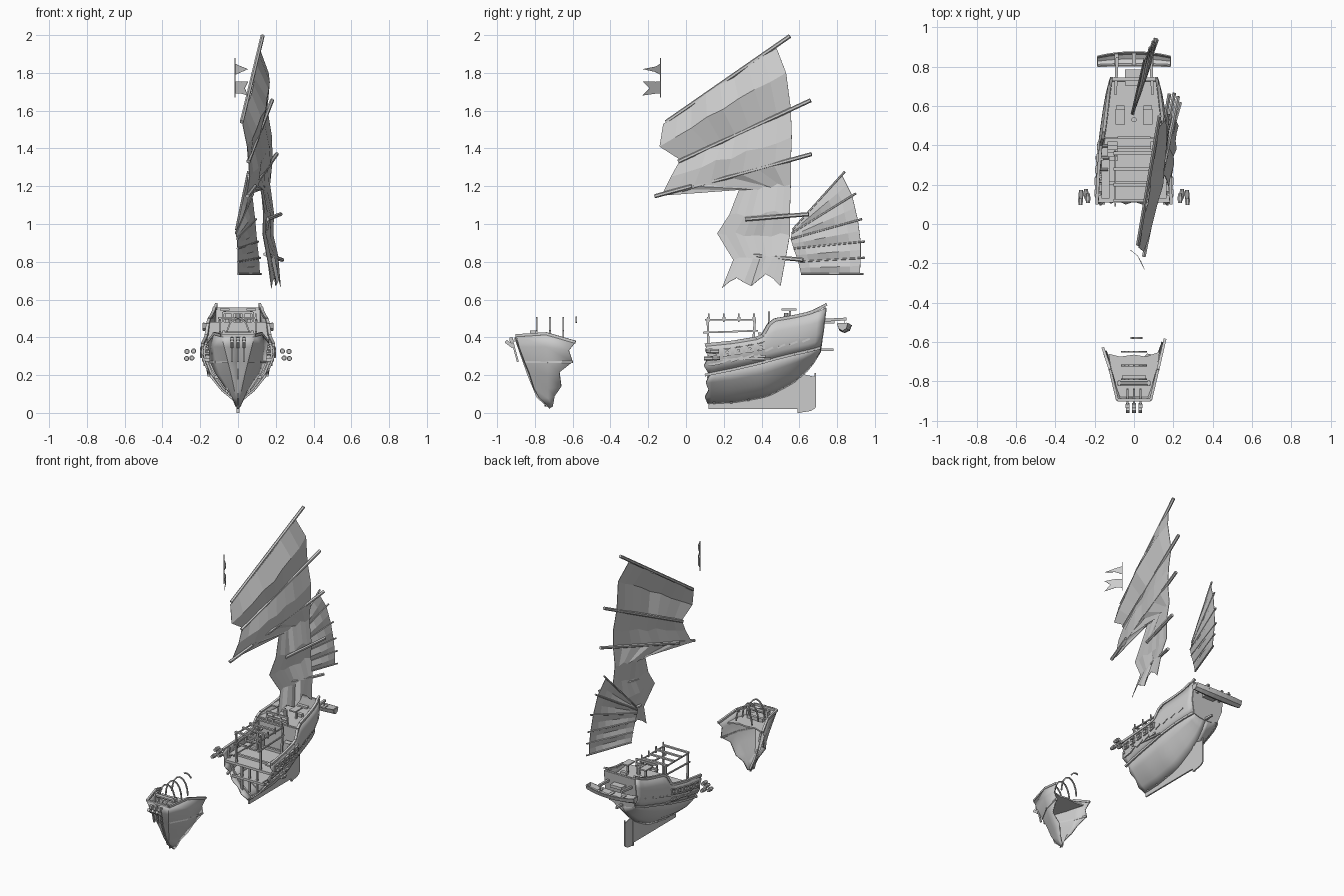
import bpy, math, random
from mathutils import Vector

if "Cube" in bpy.data.objects:
    bpy.data.objects.remove(bpy.data.objects["Cube"])
random.seed(4)

def mesh(name, verts, faces, thick=0, smooth=False):
    me = bpy.data.meshes.new(name)
    me.from_pydata([tuple(v) for v in verts], [], faces)
    ob = bpy.data.objects.new(name, me)
    bpy.context.collection.objects.link(ob)
    if thick:
        m = ob.modifiers.new("thickness", 'SOLIDIFY')
        m.thickness, m.offset = thick, 0
    if smooth:
        bpy.context.view_layer.objects.active = ob
        ob.select_set(True)
        bpy.ops.object.shade_smooth_by_angle(angle=math.radians(35))
        ob.select_set(False)
    return ob

def loft(name, rows, thick=0, smooth=False):
    n = len(rows[0])
    f = [(i*n+j, i*n+j+1, (i+1)*n+j+1, (i+1)*n+j)
         for i in range(len(rows)-1) for j in range(n-1)]
    return mesh(name, [p for r in rows for p in r], f, thick, smooth)

def beam(name, a, b, w=.012, h=None, sides=4):
    """Bar from a to b; four sides gives a box, more gives a round pole."""
    a, b, h = Vector(a), Vector(b), h or w
    d = (b-a).normalized()
    u = d.cross(Vector((0, 0, 1)) if abs(d.z) < .95 else Vector((0, 1, 0))).normalized()
    v = u.cross(d)
    k = math.sqrt(2) if sides == 4 else 1
    ring = [u*math.cos(t)*w/2*k + v*math.sin(t)*h/2*k
            for t in [math.tau*(i+.5)/sides for i in range(sides)]]
    n = sides
    f = [(i, (i+1) % n, n+(i+1) % n, n+i) for i in range(n)]
    return mesh(name, [a+r for r in ring]+[b+r for r in ring],
                f+[tuple(range(n))[::-1], tuple(range(n, 2*n))])

def box(name, c, s):
    return beam(name, (c[0], c[1]-s[1]/2, c[2]), (c[0], c[1]+s[1]/2, c[2]), s[0], s[2])

def plate(name, yz, x=0, thick=.01):
    return mesh(name, [(x, y, z) for y, z in yz], [tuple(range(len(yz)))], thick)

# Rear hull: stations of half sections (y, then x/z from keel to gunwale)
ST = [(.10, [(0, .05), (.085, .12), (.15, .20), (.19, .30), (.185, .36)]),
      (.25, [(0, .055), (.085, .125), (.155, .23), (.19, .32), (.178, .375)]),
      (.40, [(0, .08), (.085, .15), (.15, .265), (.178, .345), (.165, .40)]),
      (.45, [(0, .095), (.083, .165), (.147, .28), (.172, .36), (.152, .49)]),
      (.57, [(0, .16), (.073, .22), (.132, .31), (.155, .39), (.137, .51)]),
      (.66, [(0, .24), (.06, .275), (.115, .33), (.138, .41), (.127, .53)]),
      (.71, [(0, .325), (.05, .33), (.095, .345), (.122, .43), (.12, .555)])]

def hull(y, r, s=1, out=0):
    for (y0, a), (y1, b) in zip(ST, ST[1:]):
        if y <= y1 or y1 == ST[-1][0]:
            t = (y-y0)/(y1-y0)
            i = min(int(r), 3)
            p = [[a[k][c]*(1-t)+b[k][c]*t for c in (0, 1)] for k in (i, i+1)]
            x, z = [p[0][c]*(1-(r-i))+p[1][c]*(r-i) for c in (0, 1)]
            return Vector((s*(x+out), y, z))

RR = [i*.5 for i in range(9)]
YS = [.10+.61*i/18 for i in range(19)]
for s, side in ((-1, "left"), (1, "right")):
    rows = []
    for i, y in enumerate(YS):
        row = []
        for j, r in enumerate(RR):
            p = hull(y, r, s)
            p.y += .03*max(0, (y-.55)/.16)*max(0, r-2)/2       # raked stern
            if i == 0:
                p.y += (.015, .0, .02, .005, .025, -.005, .02, .0, .01)[j]
            row.append(p)
        rows.append(row)
    loft(side+"_rear_lower_hull", [r[:5] for r in rows], .01, True)
    loft(side+"_rear_upper_hull", [r[4:] for r in rows], .01, True)
    for r, w in ((2, .014), (4, .016)):
        pts = [hull(y, r, s, .004) for y in YS]
        for a, b in zip(pts, pts[1:]):
            beam(side+"_rear_wale", a, b, w)
    # Gun ports with lids, guns and loose planks
    for i in range(5):
        y = .14+.06*i
        p, q = hull(y, 3.1, s, .005), hull(y+.035, 3.1, s, .005)
        for dz in (-.018, .018):
            o = Vector((0, 0, dz))
            beam(side+"_port_frame", p+o, q+o, .012, .007)
        for e in (p, q):
            beam(side+"_port_post", e-Vector((0, 0, .02)), e+Vector((0, 0, .02)), .008)
        m = (p+q)/2
        beam(side+"_gun", m-Vector((s*.06, 0, 0)), m+Vector((s*.008, 0, 0)), .018, sides=8)
        a = hull(y-.02, 2.5, s, .008)
        beam(side+"_broken_plank", a, a+Vector((0, .06, random.uniform(-.005, .03))), .008, .012)
    for i in range(4):
        beam(side+"_stern_plank", hull(.42+.065*i, 2.7, s, .004), hull(.46+.065*i, 2.8, s, .004), .01)
    # Inner ribs
    for y in (.15, .24, .33):
        for r in (0, 1, 2, 3):
            beam(side+"_rib", hull(y, r, s, -.01), hull(y, r+1, s, -.01), .012)
    # Floating barrels beside the hull
    for x, y, z in ((.235, .13, .327), (.27, .15, .325), (.245, .155, .29), (.272, .12, .288)):
        for a, b, w in ((-.024, -.01, .022), (-.01, .01, .029), (.01, .024, .022)):
            beam(side+"_barrel", (s*x, y+a, z), (s*x, y+b, z), w, sides=8)
    # Canopy posts and rails
    for y, lean in ((.12, -.005), (.35, .015)):
        beam(side+"_canopy_post", (s*.095, y, .28), (s*.095, y+lean, .50), .012)
    beam(side+"_canopy_rail", (s*.095, .09, .425), (s*.095, .38, .435), .009)
    beam(side+"_canopy_top", (s*.095, .10, .493), (s*.095, .37, .493), .008)
    # Davits and stern rail
    beam(side+"_davit", (s*.095, .66, .487), (s*.085, .85, .497), .015)
    beam(side+"_davit_rope", (s*.085, .84, .49), (s*.085, .84, .46), .004)
    beam(side+"_stern_hook", (s*.12, .70, .55), (s*.115, .745, .575), .014)
    # Deck chests
    box(side+"_deck_hatch", (s*.07, .59, .492), (.045, .025, .02))
    beam(side+"_bench_leg", (s*.07, .55, .48), (s*.07, .55, .54), .012)
    box(side+"_bench_top", (s*.07, .545, .547), (.05, .08, .009))
    box(side+"_deck_crate", (s*.11, .40, .33), (.05, .04, .10))
    box(side+"_gangway", (s*.145, .26, .325), (.04, .26, .01))

# Transom, decks, bulkheads
tr = [hull(.71, r, 1) + Vector((0, .03*max(0, r-2)/2, 0)) for r in RR]
mesh("transom", tr+[Vector((-p.x, p.y, p.z)) for p in tr[:0:-1]], [tuple(range(17))], .01)
def deck(name, y0, y1, z, r, inset=.006):
    ys = [y0+(y1-y0)*i/6 for i in range(7)]
    loft(name, [[(sx*(hull(y, r).x-inset), y, z) for sx in (-1, 1)] for y in ys], .01)
deck("main_deck", .11, .45, .285, 3)
deck("lower_deck", .12, .45, .19, 1.3)
deck("stern_deck", .44, .73, .475, 4)
for y in (.44, .30):
    b = [hull(y, r, 1, -.004 if r else 0) for r in (RR if y > .4 else RR[:6])]
    mesh("bulkhead", b+[Vector((-p.x, p.y, p.z)) for p in b[:0:-1]], [tuple(range(2*len(b)-1))], .01)
for y, z in ((.12, .28), (.12, .19), (.21, .295), (.39, .30)):
    w = hull(y, 3 if z > .25 else 1.6).x
    beam("cross_beam", (-w, y, z), (w, y, z), .016)
for x in (-.06, 0, .06):
    beam("hold_post", (x, .13, .1), (x, .13, .29), .012)
for i, y in enumerate((.12, .20, .28, .36)):
    beam("canopy_slat", (-.105, y, .503), (.095, y, .503), .016, .01)
    beam("canopy_pin", (.095, y, .48), (.095, y, .525), .008)
for z in (.50, .53):
    beam("stern_deck_front_rail", (-.08, .44, z), (.08, .44, z), .012)
for x in (-.08, -.03, .03, .08):
    beam("rail_baluster", (x, .44, .47), (x, .44, .535), .01)
for i in range(4):
    box("deck_step", (-.11, .39-.02*i, .42-.04*i), (.05, .02, .01))
beam("mast_stump", (0, .53, .46), (0, .53, .53), .026, sides=8)
beam("aft_rail", (-.12, .735, .55), (.12, .735, .55), .014)
box("stern_gallery", (0, .745, .482), (.09, .08, .02))
beam("tiller", (0, .58, .335), (0, .78, .335), .014)

# Keel and rudder
plate("keel", [(.12, .02), (.60, .02), (.60, .2), (.5, .13), (.35, .075), (.12, .055)])
plate("rudder", [(.595, .0), (.595, .21), (.685, .19), (.685, .025), (.66, .01)], 0, .008)
beam("rudder_stock", (0, .598, 0), (0, .598, .22), .014)
beam("rudder_edge", (0, .684, .03), (0, .684, .21), .008)

# Hanging dinghy
dg = []
for i in range(9):
    t = -1+i/4
    w, lift = .036-.010*t*t, .012*t*t
    dg.append([(t*.185, .84+a*w-.012*t*t, .425+c+lift) for a, c in ((-1, .04), (-.7, .012), (0, 0), (.7, .012), (1, .04))])
loft("dinghy", dg, .006)
for e, n in ((0, "left"), (-1, "right")):
    mesh("dinghy_end_"+n, dg[e], [(0, 1, 2, 3, 4)], .006)
for x in (-.09, 0, .09):
    box("dinghy_seat", (x, .837, .458), (.02, .065, .006))

# Bow fragment: rows from stem to torn edge
BOW = [[(0, -.90, .40), (.085, -.895, .41), (.122, -.74, .42), (.158, -.585, .375)],
       [(0, -.885, .345), (.07, -.88, .35), (.125, -.74, .35), (.15, -.62, .33)],
       [(0, -.855, .27), (.05, -.85, .27), (.115, -.73, .27), (.145, -.60, .27)],
       [(0, -.83, .21), (.035, -.825, .21), (.09, -.73, .20), (.12, -.67, .215)],
       [(0, -.805, .13), (.018, -.80, .13), (.05, -.73, .13), (.07, -.66, .14)],
       [(0, -.775, .08), (.01, -.77, .08), (.028, -.73, .08), (.035, -.695, .09)],
       [(0, -.725, .03), (.003, -.72, .03), (.006, -.715, .03), (.01, -.705, .035)]]
for s, side in ((-1, "left"), (1, "right")):
    rows = [[(s*x, y-(.045 if s < 0 and j == 3 else 0), z) for j, (x, y, z) in enumerate(r)] for r in BOW]
    loft(side+"_bow_hull", rows, .009, True)
    for a, b in zip(rows[0][1:], rows[0][2:]):
        beam(side+"_bow_gunwale", a, b, .014)
    for a, b in zip(rows[2][1:], rows[2][2:]):
        beam(side+"_bow_wale", a, b, .012)
    box(side+"_windlass_post", (s*.075, -.81, .40), (.014, .03, .07))
mesh("bow_deck", [(-.075, -.88, .36), (.075, -.88, .36), (.12, -.72, .36), (.13, -.65, .355), (.06, -.675, .36),
                  (.0, -.665, .36), (-.07, -.675, .36), (-.13, -.66, .355), (-.12, -.72, .36)], [tuple(range(9))], .01)
beam("bow_rail", (-.085, -.895, .41), (.085, -.895, .41), .014)
beam("windlass", (-.085, -.81, .42), (.085, -.81, .42), .026, sides=8)
box("bow_hatch", (0, -.78, .375), (.12, .02, .025))
plate("stem_post", [(-.91, .40), (-.84, .2), (-.79, .08), (-.72, .02), (-.715, .04), (-.77, .1), (-.82, .2), (-.88, .40)])
# Hoop ribs above the bow
for y, lo, hi in ((-.79, 0, 1), (-.72, 0, 1), (-.65, 0, 1), (-.58, .42, .72)):
    pts = [(-.062*math.cos(math.pi*(lo+(hi-lo)*i/8)), y,
            .39+.115*math.sin(math.pi*(lo+(hi-lo)*i/8))) for i in range(9)]
    for a, b in zip(pts, pts[1:]):
        beam("bow_hoop", a, b, .008)
# Hanging anchors at the bow
for x in (-.032, 0, .032):
    beam("anchor_shank", (x, -.84, .41), (x, -.93, .375), .01)
    beam("anchor_drop", (x, -.925, .40), (x, -.89, .27), .010)
    beam("anchor_fluke", (x, -.915, .35), (x, -.955, .38), .018)
    beam("anchor_stock", (x-.01, -.925, .39), (x+.01, -.925, .39), .02)

# Main sail: rows of left edge, right edge and belly
SAIL = [(.02, -.12, 1.53, .115, .48, 1.93, .01), (.03, -.14, 1.41, .145, .53, 1.80, .055),
        (.05, -.03, 1.34, .155, .555, 1.61, .01), (.05, -.08, 1.25, .17, .56, 1.46, .03),
        (.05, -.13, 1.15, .185, .555, 1.33, 0), (.13, .28, 1.18, .18, .555, 1.21, -.02),
        (.14, .23, 1.05, .19, .55, 1.06, 0), (.14, .165, .95, .19, .55, .94, -.015),
        (.15, .25, .81, .21, .53, .83, 0), (.17, .19, .69, .22, .50, .69, .01)]
rows = []
for k, (xa, ya, za, xb, yb, zb, b) in enumerate(SAIL):
    r = []
    for i in range(9):
        t = i/8
        p = Vector((xa, ya, za)).lerp(Vector((xb, yb, zb)), t)
        p.x += b*math.sin(math.pi*(t*.8+.1)) + random.uniform(-.006, .006)
        if 0 < i < 8:
            p.z += random.uniform(-.012, .012)
        if k == 9:
            p.z += (-.03, .0, .03, -.01, -.03, .01, .035, .01, -.02)[i]
        r.append(p)
    rows.append(r)
loft("main_sail", rows, .003)
for a, b in (((.02, -.105, 1.54), (.13, .55, 1.995)), ((.055, -.04, 1.33), (.18, .66, 1.655)),
             ((.07, -.02, 1.18), (.205, .665, 1.37)), ((.05, -.165, 1.147), (.09, .03, 1.20)),
             ((.155, .315, 1.025), (.225, .65, 1.052)), ((.145, .30, .84), (.235, .62, .81))):
    beam("main_sail_spar", a, b, .022, sides=6)

# Small fan sail with battens
FAN = [(-.01, .565, .97, .05, .825, 1.26), (-.012, .56, .95, .075, .88, 1.15), (-.005, .555, .92, .09, .91, 1.02),
       (-.002, .57, .87, .10, .925, .905), (0, .595, .80, .11, .925, .82), (.0, .61, .735, .115, .92, .735)]
rows = []
for k, f in enumerate(FAN):
    a, b = Vector(f[:3]), Vector(f[3:])
    beam("fan_sail_batten", a, a.lerp(b, 1.06), .012, sides=6)
    rows.append([a.lerp(b, i/6) for i in range(7)])
    if k < 5:
        c, d = Vector(FAN[k+1][:3]), Vector(FAN[k+1][3:])
        rows.append([((a+c)/2).lerp((b+d)/2, i/6)+Vector((.014*math.sin(math.pi*i/6), 0, 0)) for i in range(7)])
loft("fan_sail", rows, .003)

# Flags
beam("flag_pole", (-.015, -.135, 1.67), (-.015, -.135, 1.88), .006, sides=6)
def flag(name, tz):
    mesh(name, [(-.015+.068*t, -.135-.095*t+.02*math.sin(math.pi*t), z) for t, z in tz], [tuple(range(len(tz)))], .002)
flag("pennant", [(0, 1.79), (.5, 1.805), (1, 1.82), (.5, 1.833), (0, 1.848)])
flag("swallowtail_flag", [(0, 1.69), (.5, 1.69), (1, 1.68), (.75, 1.718), (1, 1.755), (.5, 1.753), (0, 1.755)])
